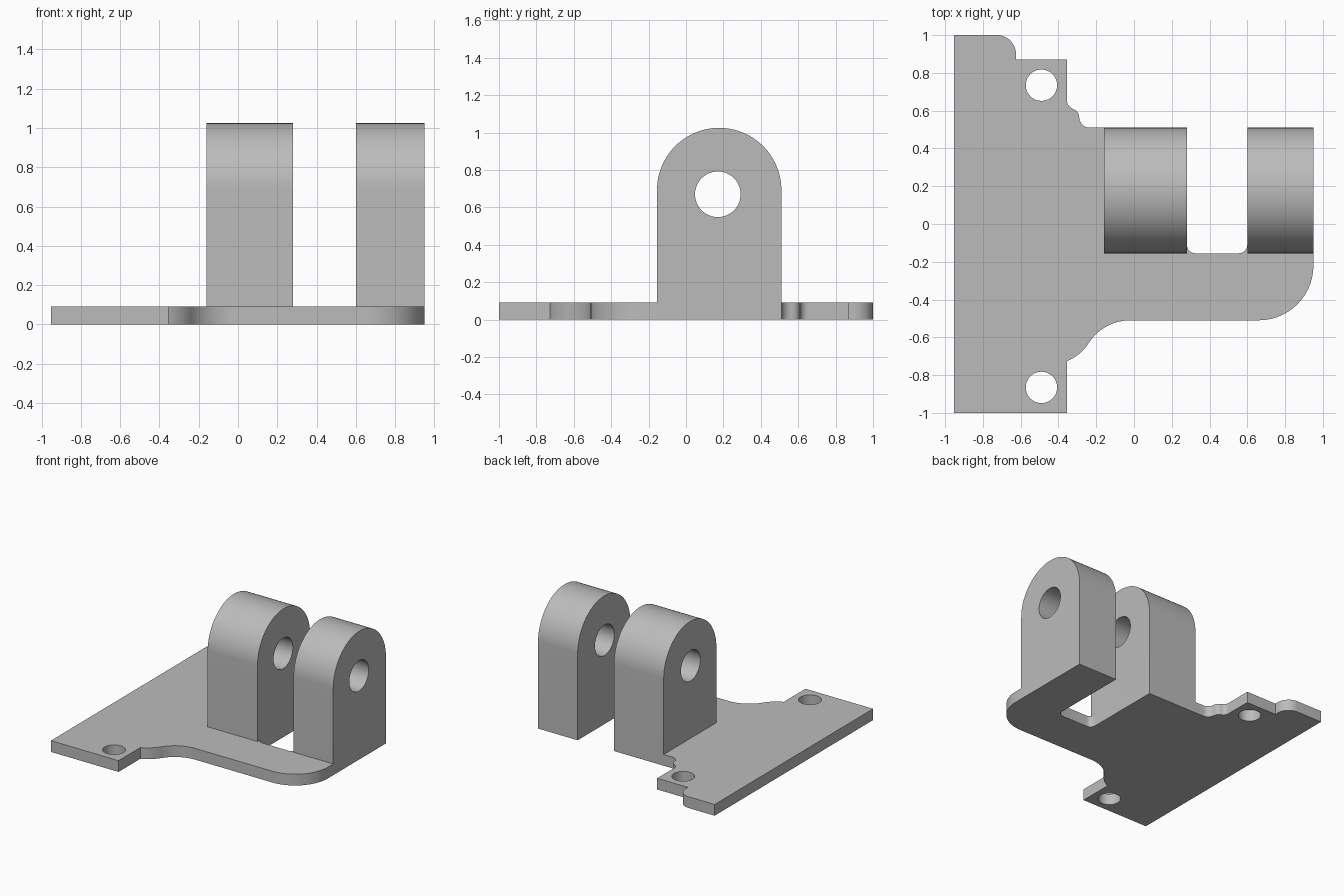
import bpy
import bmesh
from math import cos, sin, pi, radians
from mathutils import Matrix

if "Cube" in bpy.data.objects:
    bpy.data.objects.remove(bpy.data.objects["Cube"], do_unlink=True)

THICK = 0.09
LUG_Y = (-0.155, 0.51)

grey = bpy.data.materials.new("plain_grey")
grey.use_nodes = True
GREY = (0.5, 0.5, 0.5, 1)
grey.diffuse_color = GREY
grey.node_tree.nodes["Principled BSDF"].inputs["Base Color"].default_value = GREY


def arc(cx, cy, r, start, end, steps=14):
    """Points on an arc, angles in degrees."""
    angles = [radians(start + (end - start) * i / steps) for i in range(steps + 1)]
    return [(cx + r * cos(a), cy + r * sin(a)) for a in angles]


def prism(name, outline, offset, place):
    """Extrude a 2D outline along offset; place maps each 2D point to 3D."""
    bm = bmesh.new()
    face = bm.faces.new([bm.verts.new(place(u, v)) for u, v in outline])
    grown = bmesh.ops.extrude_face_region(bm, geom=[face])["geom"]
    bmesh.ops.translate(bm, vec=offset,
                        verts=[g for g in grown if isinstance(g, bmesh.types.BMVert)])
    bmesh.ops.recalc_face_normals(bm, faces=bm.faces)
    return finish(name, bm)


def rod(name, radius, length, matrix):
    bm = bmesh.new()
    bmesh.ops.create_cone(bm, cap_ends=True, segments=48, radius1=radius,
                          radius2=radius, depth=length, matrix=matrix)
    return finish(name, bm)


def finish(name, bm):
    mesh = bpy.data.meshes.new(name)
    bm.to_mesh(mesh)
    bm.free()
    mesh.materials.append(grey)
    obj = bpy.data.objects.new(name, mesh)
    bpy.context.collection.objects.link(obj)
    return obj


def combine(target, other, operation):
    """Apply a boolean and discard the second object."""
    mod = target.modifiers.new("combine", "BOOLEAN")
    mod.operation, mod.solver, mod.object = operation, "EXACT", other
    bpy.context.view_layer.objects.active = target
    bpy.ops.object.modifier_apply(modifier=mod.name)
    bpy.data.objects.remove(other, do_unlink=True)


# Base plate outline, counter-clockwise from the front corner
outline = [(-0.953, -1), (-0.355, -1)]
outline += arc(-0.45, -0.495, 0.25, -67.7, -32.5)          # front flare
outline += arc(-0.02, -0.77, 0.26, 147.5, 90)[1:]
outline += arc(0.66, -0.22, 0.29, -90, 0)                  # big rounded corner
outline += [(0.95, LUG_Y[1]), (0.60, LUG_Y[1])]
outline += arc(0.555, -0.11, 0.045, 0, -90, 8)             # slot between lugs
outline += arc(0.325, -0.11, 0.045, -90, -180, 8)
outline += [(0.28, LUG_Y[1])]
outline += arc(-0.235, 0.565, 0.055, -90, -180, 8)         # back ripple
outline += arc(-0.335, 0.565, 0.045, 0, 80, 8)[1:]
outline += arc(-0.31, 0.654, 0.045, -110, -180, 8)
outline += [(-0.355, 0.87), (-0.625, 0.87)]
outline += arc(-0.725, 0.90, 0.10, 0, 90)                  # back tab corner
outline += [(-0.953, 1)]
bracket = prism("bracket", outline, (0, 0, THICK), lambda x, y: (x, y, 0))

# Two upright lugs with rounded tops
mid, radius = sum(LUG_Y) / 2, (LUG_Y[1] - LUG_Y[0]) / 2
lug_shape = [(LUG_Y[0], 0), (LUG_Y[1], 0)] + arc(mid, 1.025 - radius, radius, 0, 180, 48)
for name, x0, x1 in (("inner_lug", -0.16, 0.28), ("outer_lug", 0.60, 0.95)):
    lug = prism(name, lug_shape, (x1 - x0, 0, 0), lambda y, z: (x0, y, z))
    combine(bracket, lug, "UNION")

# Pin bore through both lugs, and the two screw holes
bore = rod("bore", 0.122, 3, Matrix.Translation((0, 0.17, 0.67)) @ Matrix.Rotation(pi / 2, 4, "Y"))
combine(bracket, bore, "DIFFERENCE")
for y in (-0.865, 0.735):
    combine(bracket, rod("screw_hole", 0.083, 1, Matrix.Translation((-0.49, y, 0))), "DIFFERENCE")

bpy.ops.object.select_all(action="DESELECT")
bracket.select_set(True)
bpy.context.view_layer.objects.active = bracket
bpy.ops.object.shade_smooth_by_angle(angle=radians(30))
